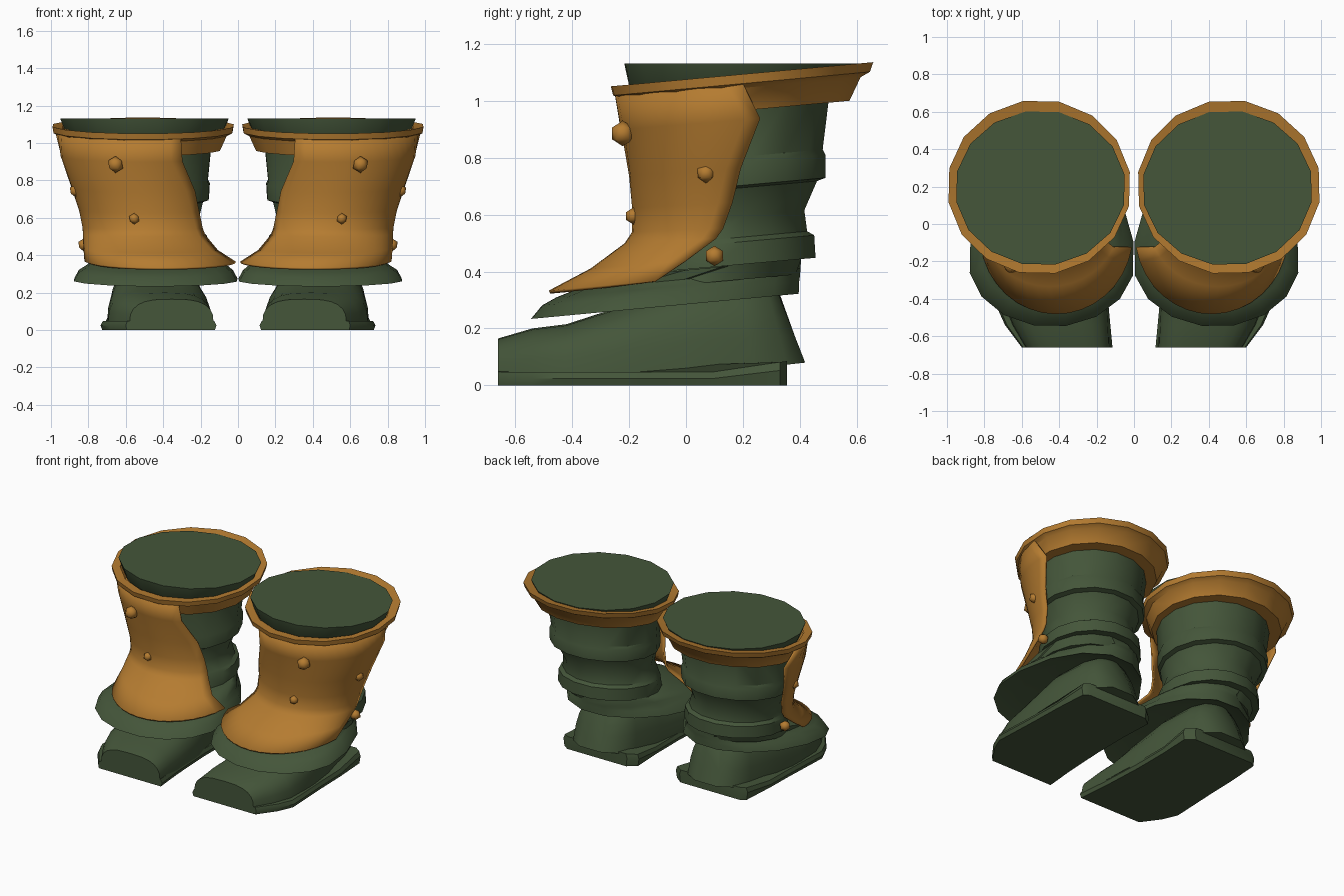
import bpy, bmesh, math
from mathutils import Vector

if "Cube" in bpy.data.objects:
    bpy.data.objects.remove(bpy.data.objects["Cube"])

def material(name, rgb):
    m = bpy.data.materials.new(name)
    m.diffuse_color = (*rgb, 1)
    m.use_nodes = True
    m.node_tree.nodes["Principled BSDF"].inputs["Base Color"].default_value = m.diffuse_color
    return m

GREEN = material("dark_green", (0.058, 0.092, 0.042))
GOLD = material("ochre_gold", (0.46, 0.2, 0.03))

def finish(name, bm, mat, angle=35, thickness=0):
    """Turn a bmesh into a mirrored, smooth-shaded part."""
    bmesh.ops.recalc_face_normals(bm, faces=bm.faces)
    me = bpy.data.meshes.new(name)
    bm.to_mesh(me)
    bm.free()
    me.materials.append(mat)
    ob = bpy.data.objects.new(name, me)
    bpy.context.collection.objects.link(ob)
    bpy.ops.object.select_all(action='DESELECT')
    ob.select_set(True)
    bpy.context.view_layer.objects.active = ob
    bpy.ops.object.shade_smooth_by_angle(angle=math.radians(angle))
    if thickness:
        s = ob.modifiers.new("thickness", 'SOLIDIFY')
        s.thickness, s.offset = thickness, -1
    mir = ob.modifiers.new("other_boot", 'MIRROR')
    mir.use_mirror_merge = False
    return ob

def arc(z, cx, cy, rx, front, back, tilt, a0=12.5, a1=372.5, n=16, closed=True):
    """Points on a tilted oval; front and back depths may differ."""
    pts = []
    for i in range(n if closed else n + 1):
        a = math.radians(a0 + (a1 - a0) * i / n)
        s = math.sin(a)
        y = cy + s * (back if s > 0 else front)
        pts.append(Vector((max(0.003, cx + rx * math.cos(a)), y, z + tilt * (y - cy))))
    return pts

def loft(rows, closed=True, cap_start=False, cap_end=False):
    bm = bmesh.new()
    vs = [[bm.verts.new(p) for p in r] for r in rows]
    n = len(rows[0])
    for a, b in zip(vs, vs[1:]):
        for i in range(n if closed else n - 1):
            j = (i + 1) % n
            bm.faces.new((a[i], a[j], b[j], b[i]))
    if cap_start:
        bm.faces.new(vs[0][::-1])
    if cap_end:
        bm.faces.new(vs[-1])
    return bm

# Sole: slab with a squared toe and heel, thicker at the heel
plan = [(.115, -.66), (.60, -.66), (.69, -.54), (.735, -.44), (.72, -.1), (.715, .1), (.70, .33),
        (.66, .355), (.2, .355), (.14, .31), (.15, .1), (.15, -.15), (.135, -.45)]
def sole_ring(z, k, rise):
    return [Vector((.42 + (x - .42) * k, y, z + rise * max(0, y - .1) / .25)) for x, y in plan]
finish("sole", loft([sole_ring(0, .97, 0), sole_ring(.025, 1, .03), sole_ring(.048, .96, .037)],
                    cap_start=True, cap_end=True), GREEN)

# Foot: arched sections from toe to heel (y, left, right, top)
stations = [(-.66, .13, .58, .165), (-.54, .135, .65, .2), (-.42, .14, .695, .215),
            (-.25, .145, .70, .27), (0, .18, .69, .36), (.2, .22, .65, .37),
            (.29, .26, .61, .36), (.325, .36, .52, .34)]
rows = []
for k, (y, l, r, top) in enumerate(stations):
    c, w = (l + r) / 2, (r - l) / 2
    base = .035 + .045 * max(0, y - .1) / .225
    row = []
    for i in range(13):
        a = math.pi * i / 12
        co, si = math.cos(a), math.sin(a)
        x = c + w * math.copysign(abs(co) ** .65, co)
        z = base + (top - base) * si ** .75
        lean = max(0, .32 - z) * .39 * (max(0, k - 4) / 3)
        row.append(Vector((x, y + lean, z)))
    rows.append(row)
finish("foot", loft(rows, cap_start=True, cap_end=True), GREEN, 50)

# Flared skirt over the foot, tucked under the shin guard
skirt = [(.31, .45, -.12, .28, .28, .4), (.272, .44, -.2, .43, .335, .595),
         (.266, .44, -.2, .445, .35, .605), (.31, .44, -.2, .42, .31, .607),
         (.335, .435, -.18, .385, .28, .59), (.362, .43, -.12, .36, .27, .53),
         (.41, .46, .05, .33, .30, .36)]
finish("skirt", loft([arc(z, cx, cy, rx, f, b, .094) for z, cx, cy, rx, f, b in skirt],
                     cap_start=True, cap_end=True), GREEN)

# Shaft with stacked folds (z, centre x, centre y, half width, half depth)
shaft = [(.36, .47, .06, .31, .33), (.42, .48, .11, .30, .30), (.42, .48, .14, .325, .32),
         (.50, .48, .145, .32, .31), (.515, .48, .13, .30, .30), (.59, .49, .135, .285, .285),
         (.69, .5, .15, .32, .315), (.70, .5, .165, .35, .33), (.78, .5, .165, .355, .33),
         (.80, .5, .16, .345, .325), (1.0, .5, .17, .365, .34)]
finish("shaft", loft([arc(z, cx, cy, rx, r, r, .09) for z, cx, cy, rx, r in shaft],
                     cap_start=True, cap_end=True), GREEN)

# Level lid closing the top of the boot
finish("lid", loft([arc(1.0, .5, .19, .37, .36, .36, 0), arc(1.05, .5, .19, .425, .395, .385, 0),
                    arc(1.13, .5, .19, .457, .413, .418, 0)],
                   cap_start=True, cap_end=True), GREEN)

# Slanted cuff around the top (height, half width, centre y, half depth)
cuff = [(.965, .34, .18, .32), (.965, .42, .195, .385), (1.045, .457, .2, .42),
        (1.06, .487, .195, .458), (1.093, .492, .197, .468), (1.085, .44, .19, .40)]
finish("cuff", loft([arc(z, .507, cy, rx, r, r, .092) for z, rx, cy, r in cuff]), GOLD)

# Shin guard: open plate sweeping from the inner front to the outer side
guard = [(1.06, .5, .2, .48, .45, .09, -114, 0), (.93, .5, .165, .448, .395, .08, -117, 14),
         (.76, .5, .14, .39, .34, .07, -134, 9), (.64, .49, .125, .36, .315, .05, -142, 7),
         (.55, .48, .105, .352, .295, .04, -146, 5), (.515, .475, .09, .355, .305, .05, -148, 3),
         (.44, .45, .03, .378, .365, .08, -155, -5), (.372, .415, -.05, .41, .432, .09, -170, -8)]
finish("shin_guard", loft([arc(z, cx, cy, rx, r, r, t, a0, a1, 16, False)
                           for z, cx, cy, rx, r, t, a0, a1 in guard], closed=False),
       GOLD, 60, .012)

# Rounded studs on the guard
for i, (p, r) in enumerate([((.655, -.222, .885), .045), ((.555, -.185, .595), .03),
                            ((.868, .07, .745), .035), ((.822, .1, .455), .036)]):
    bm = bmesh.new()
    bmesh.ops.create_icosphere(bm, subdivisions=1, radius=r)
    bmesh.ops.translate(bm, verts=bm.verts, vec=p)
    finish("stud_%d" % (i + 1), bm, GOLD, 50)
